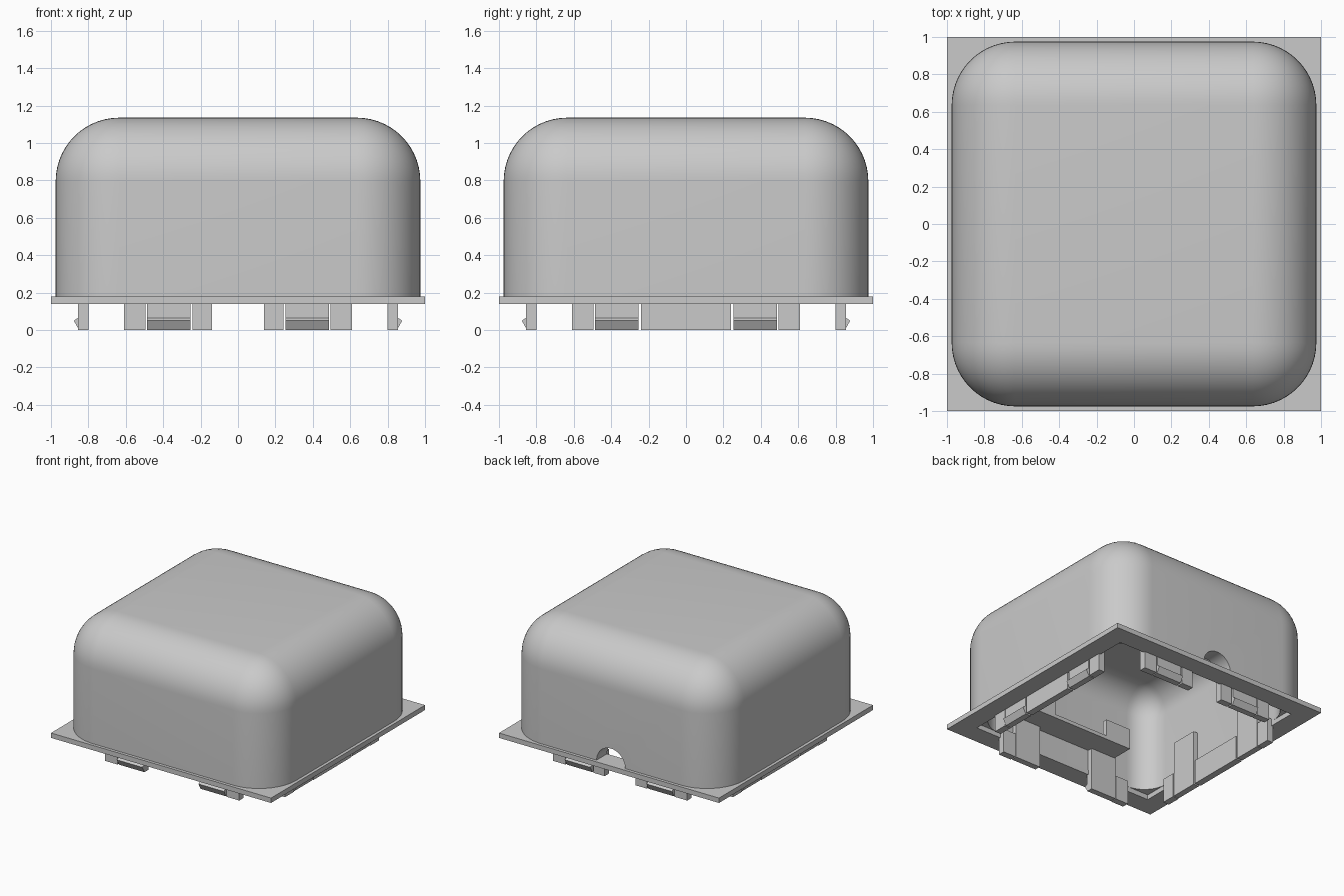
import bpy, bmesh, math
from mathutils import Matrix, Vector

cube = bpy.data.objects.get("Cube")
if cube:
    bpy.data.objects.remove(cube, do_unlink=True)

grey = bpy.data.materials.new("plain_grey")
grey.use_nodes = True
color = (0.59, 0.59, 0.59, 1)
grey.diffuse_color = color
grey.node_tree.nodes["Principled BSDF"].inputs["Base Color"].default_value = color


def finish(name, bm):
    bmesh.ops.recalc_face_normals(bm, faces=bm.faces[:])
    mesh = bpy.data.meshes.new(name)
    bm.to_mesh(mesh)
    bm.free()
    mesh.materials.append(grey)
    ob = bpy.data.objects.new(name, mesh)
    bpy.context.collection.objects.link(ob)
    return ob


def add_box(bm, low, high):
    low, high = Vector(low), Vector(high)
    mat = Matrix.Translation((low + high) / 2) @ Matrix.Diagonal((*(high - low), 1))
    return bmesh.ops.create_cube(bm, size=1, matrix=mat)


def box(name, low, high, turn=0):
    bm = bmesh.new()
    add_box(bm, low, high)
    bm.transform(Matrix.Rotation(turn, 4, "Z"))
    return finish(name, bm)


def extruded(name, profile, x0, x1, turn=0):
    """Extrude an (outward, height) profile along the front edge."""
    bm = bmesh.new()
    face = bm.faces.new([bm.verts.new((x0, -r, z)) for r, z in profile])
    ext = bmesh.ops.extrude_face_region(bm, geom=[face])["geom"]
    bmesh.ops.translate(bm, vec=(x1 - x0, 0, 0),
                        verts=[v for v in ext if isinstance(v, bmesh.types.BMVert)])
    bm.transform(Matrix.Rotation(turn, 4, "Z"))
    return finish(name, bm)


# Domed cover: rounded block, cut open at the bottom, then thickened inward
SIDE, TOP, BASE, ROUND, WALL = 0.975, 1.135, 0.18, 0.34, 0.135
bm = bmesh.new()
add_box(bm, (-SIDE, -SIDE, -0.6), (SIDE, SIDE, TOP))
bmesh.ops.bevel(bm, geom=bm.edges[:], offset=ROUND, segments=14, profile=0.5, affect="EDGES")
bmesh.ops.bisect_plane(bm, geom=bm.verts[:] + bm.edges[:] + bm.faces[:],
                       plane_co=(0, 0, BASE), plane_no=(0, 0, 1), clear_inner=True)
cover = finish("cover", bm)
shell = cover.modifiers.new("wall", "SOLIDIFY")
shell.thickness = WALL
shell.offset = -1

# Half-round cable opening in the back wall
bm = bmesh.new()
bmesh.ops.create_cone(bm, cap_ends=True, segments=48, radius1=0.13, radius2=0.13, depth=0.4,
                      matrix=Matrix.Translation((0, 0.92, BASE)) @ Matrix.Rotation(math.pi / 2, 4, "X"))
cutter = finish("cable_cutter", bm)
cutter.hide_render = True
cut = cover.modifiers.new("cable_opening", "BOOLEAN")
cut.operation = "DIFFERENCE"
cut.solver = "EXACT"
cut.object = cutter
bpy.context.view_layer.objects.active = cover
cover.select_set(True)
for mod in ("wall", "cable_opening"):
    bpy.ops.object.modifier_apply(modifier=mod)
bpy.data.objects.remove(cutter, do_unlink=True)
bpy.ops.object.shade_smooth_by_angle(angle=math.radians(30))

# Square flange with an open middle
HOLE = SIDE - WALL
bm = bmesh.new()
rings = [[bm.verts.new((sx * h, sy * h, z)) for sx, sy in ((-1, -1), (1, -1), (1, 1), (-1, 1))]
         for h, z in ((1, 0.14), (1, BASE), (HOLE, BASE), (HOLE, 0.14))]
for k in range(4):
    a, b = rings[k], rings[(k + 1) % 4]
    for i in range(4):
        j = (i + 1) % 4
        bm.faces.new((a[i], a[j], b[j], b[i]))
finish("flange", bm)

# Snap arms that run up the inner wall and end in a barb below
ARM = [(0.80, 0), (0.85, 0), (0.878, 0.05), (0.855, 0.065), (0.855, 0.46), (0.80, 0.46)]
for n, side in enumerate(("front", "left", "back", "right")):
    turn = n * math.pi / 2
    for s, end in ((-1, "a"), (1, "b")):
        extruded(f"{side}_snap_arm_{end}", ARM, s * 0.255, s * 0.487, turn)
        posts = [("outer", 0.495, 0.61)]
        if side == "back":
            posts.append(("inner", 0.14, 0.243))
        for label, p, q in posts:
            x0, x1 = sorted((s * p, s * q))
            box(f"{side}_{label}_post_{end}", (x0, -0.855, 0), (x1, -0.80, 0.2), turn)
    if side in ("left", "right"):
        box(f"{side}_center_post", (-0.24, -0.855, 0), (0.24, -0.80, 0.2), turn)

# Inner shelf with two raised tabs
box("inner_shelf", (-0.48, -0.85, 0.35), (0.48, -0.62, 0.38))
for s, end in ((-1, "right"), (1, "left")):
    x0, x1 = sorted((s * 0.25, s * 0.48))
    box(f"shelf_tab_{end}", (x0, -0.66, 0.38), (x1, -0.62, 0.52))
